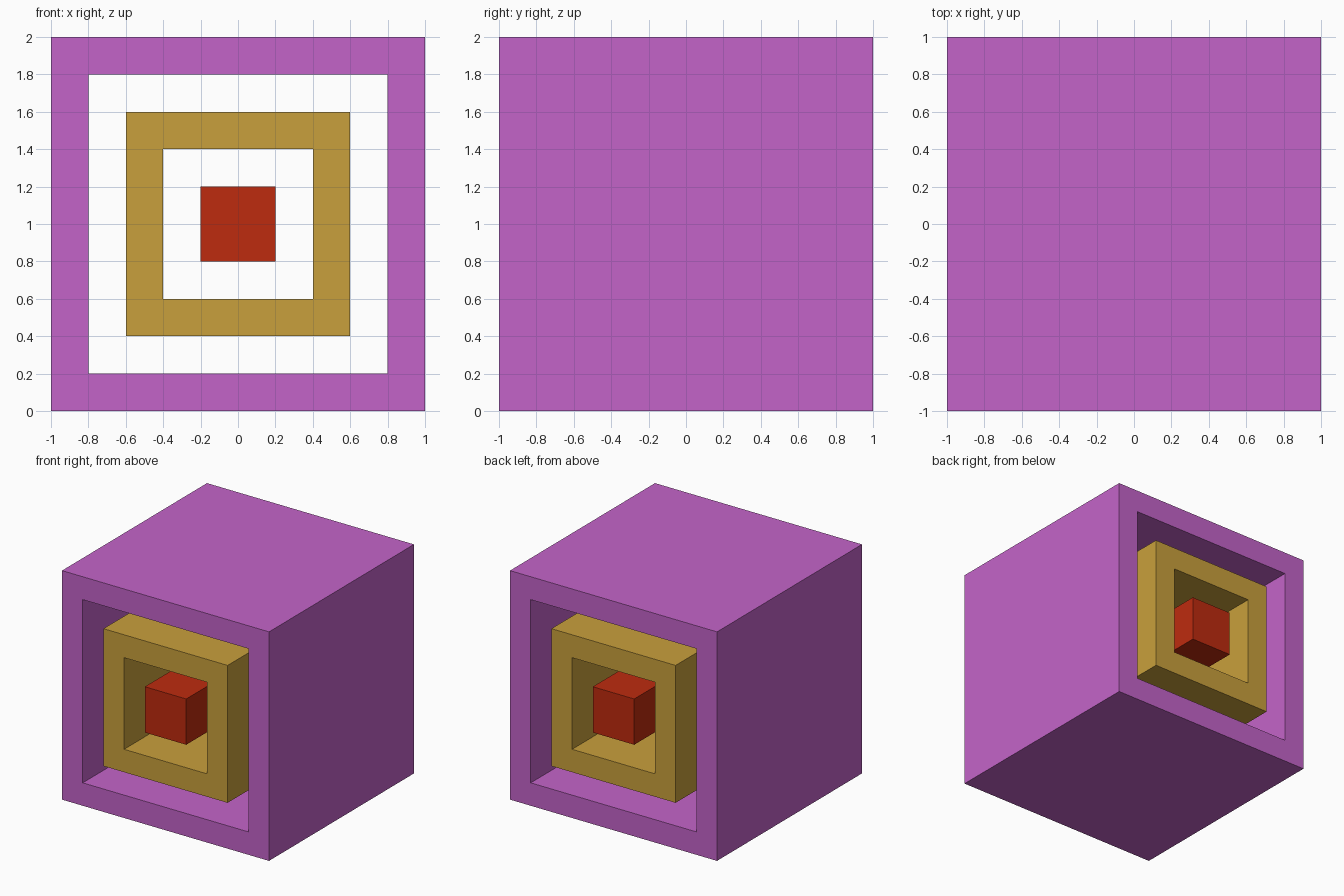
import bpy
import bmesh

if "Cube" in bpy.data.objects:
    bpy.data.objects.remove(bpy.data.objects["Cube"])


def material(name, rgb):
    mat = bpy.data.materials.new(name)
    mat.diffuse_color = (*rgb, 1.0)
    mat.use_nodes = True
    mat.node_tree.nodes["Principled BSDF"].inputs["Base Color"].default_value = mat.diffuse_color
    return mat


def square(bm, half, y):
    """Four corner vertices of a square in the XZ plane, centred on z = 1."""
    return [bm.verts.new((sx * half, y, 1 + sz * half))
            for sx, sz in ((-1, -1), (1, -1), (1, 1), (-1, 1))]


def square_bar(name, outer, inner, mat):
    """Square bar running front to back, hollow when inner > 0."""
    bm = bmesh.new()
    front, back = square(bm, outer, -1), square(bm, outer, 1)
    if inner:
        in_front, in_back = square(bm, inner, -1), square(bm, inner, 1)
    else:
        bm.faces.new(front)
        bm.faces.new(back)
    for i in range(4):
        j = (i + 1) % 4
        bm.faces.new((front[i], front[j], back[j], back[i]))
        if inner:
            bm.faces.new((in_front[i], in_front[j], in_back[j], in_back[i]))
            bm.faces.new((front[i], front[j], in_front[j], in_front[i]))
            bm.faces.new((back[i], back[j], in_back[j], in_back[i]))
    bmesh.ops.recalc_face_normals(bm, faces=bm.faces)
    mesh = bpy.data.meshes.new(name)
    bm.to_mesh(mesh)
    bm.free()
    mesh.materials.append(mat)
    bpy.context.collection.objects.link(bpy.data.objects.new(name, mesh))


# Three nested bars, all flush at front and back
square_bar("outer_tube", 1.0, 0.8, material("purple", (0.552, 0.127, 0.584)))
square_bar("middle_tube", 0.6, 0.4, material("gold", (0.584, 0.352, 0.045)))
square_bar("inner_core", 0.2, 0.0, material("red", (0.515, 0.024, 0.0045)))
